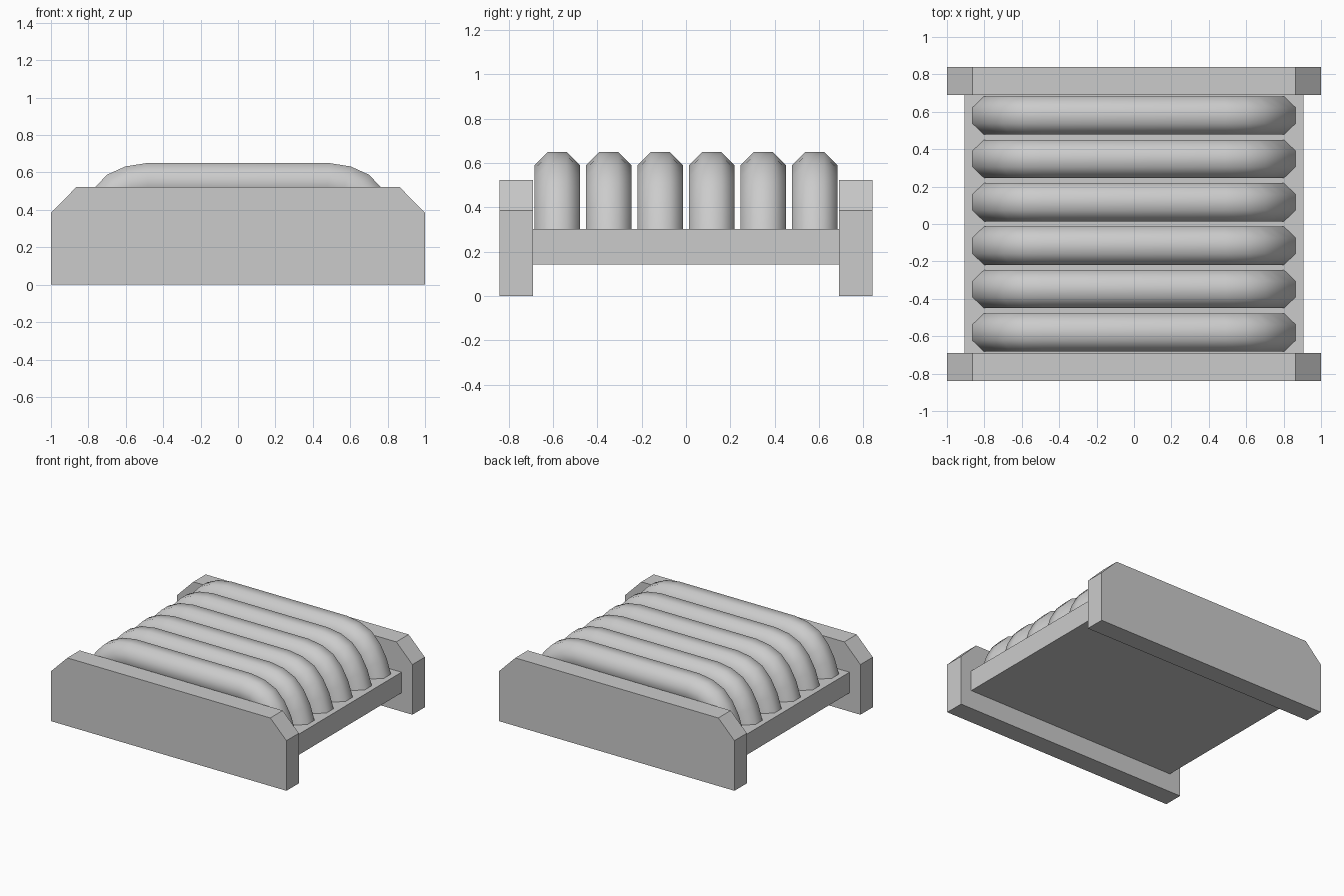
import bpy, math
from mathutils import Vector

if "Cube" in bpy.data.objects:
    bpy.data.objects.remove(bpy.data.objects["Cube"])


def make_object(name, verts, faces, smooth=False):
    mesh = bpy.data.meshes.new(name)
    mesh.from_pydata(verts, [], faces)
    mesh.update()
    for p in mesh.polygons:
        p.use_smooth = smooth and len(p.vertices) == 4
    obj = bpy.data.objects.new(name, mesh)
    bpy.context.collection.objects.link(obj)
    return obj


def extrude_y(name, profile, y0, y1):
    # profile runs counter-clockwise in x-z, seen from the front
    n = len(profile)
    verts = [(x, y, z) for y in (y0, y1) for x, z in profile]
    faces = [tuple(range(n)), tuple(range(2 * n - 1, n - 1, -1))]
    faces += [(i, i + n, (i + 1) % n + n, (i + 1) % n) for i in range(n)]
    return make_object(name, verts, faces)


def sweep_tube(name, outer, y, radius, sides=8):
    # octagonal tube hanging inside an outer x-z outline, with mitred joints
    pts = [Vector(p) for p in outer]
    circum = radius / math.cos(math.pi / sides)
    normals = []
    for a, b in zip(pts, pts[1:]):
        d = (b - a).normalized()
        normals.append(Vector((d.y, -d.x)))
    verts, faces = [], []
    for i, p in enumerate(pts):
        n0, n1 = normals[max(i - 1, 0)], normals[min(i, len(normals) - 1)]
        mitre = (n0 + n1) / (1 + n0.dot(n1))
        for k in range(sides):
            a = 2 * math.pi * (k + 0.5) / sides
            q = p + mitre * (radius - circum * math.sin(a))
            verts.append((q.x, y + circum * math.cos(a), q.y))
    for i in range(len(pts) - 1):
        for k in range(sides):
            j = (k + 1) % sides
            faces.append((i * sides + k, i * sides + j,
                          (i + 1) * sides + j, (i + 1) * sides + k))
    faces.append(tuple(range(sides - 1, -1, -1)))
    faces.append(tuple(range(len(verts) - sides, len(verts))))
    return make_object(name, verts, faces, smooth=True)


# Side rails with chamfered top corners
rail = [(-1, 0), (1, 0), (1, 0.385), (0.863, 0.523), (-0.863, 0.523), (-1, 0.385)]
extrude_y("front_rail", rail, -0.84, -0.69)
extrude_y("back_rail", rail, 0.69, 0.84)

# Flat deck between the rails
deck = [(-0.907, 0.143), (0.907, 0.143), (0.907, 0.302), (-0.907, 0.302)]
extrude_y("deck", deck, -0.69, 0.69)

# Row of arched tubes, their feet sunk into the deck
half = [(0.878, 0.26), (0.828, 0.415), (0.773, 0.512),
        (0.70, 0.588), (0.603, 0.632), (0.49, 0.65)]
arch = [(-x, z) for x, z in half] + half[::-1]
for i in range(6):
    sweep_tube(f"tube_{i + 1}", arch, (i - 2.5) * 0.232, 0.102)
